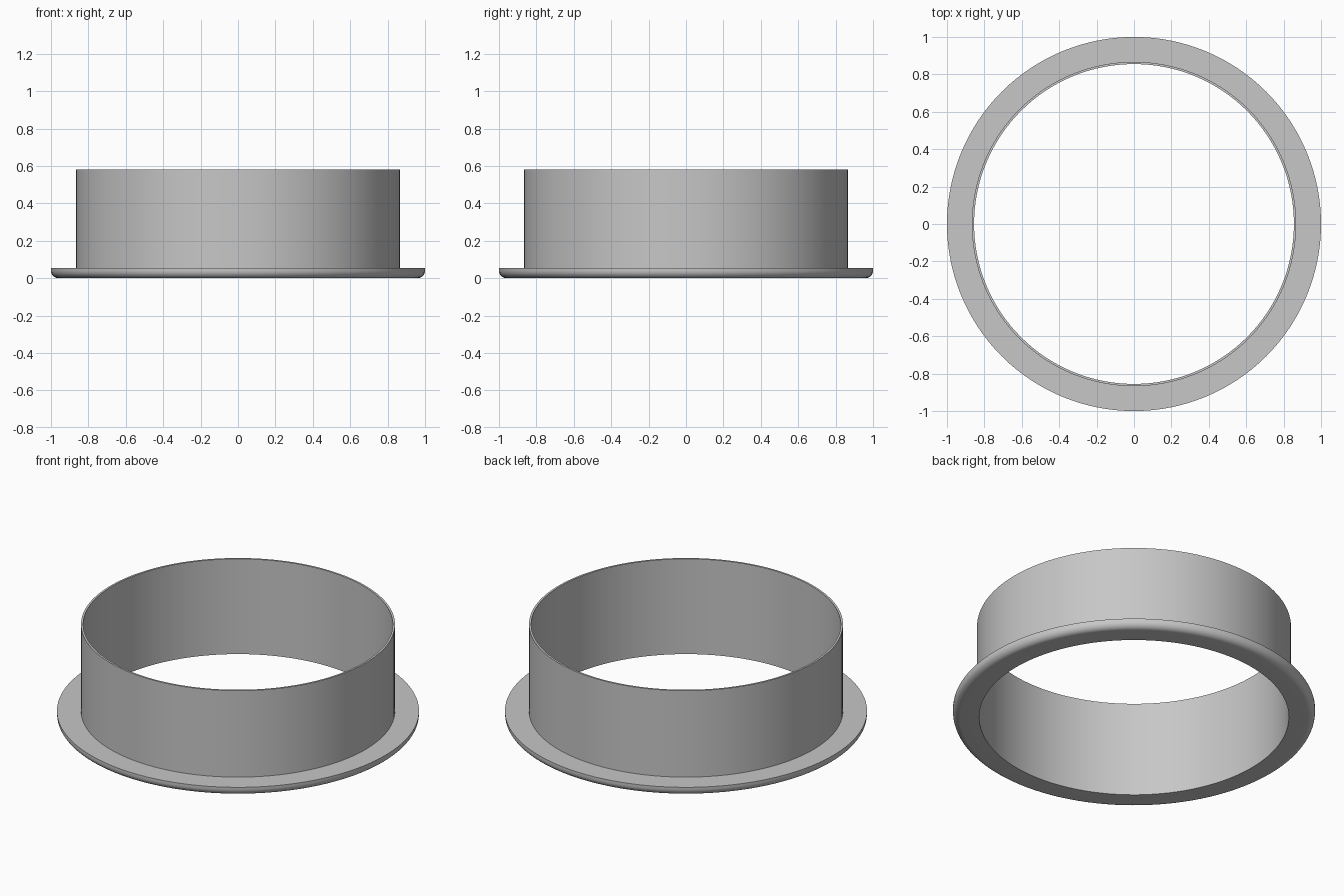
import bpy
import bmesh
from math import cos, sin, pi, radians

cube = bpy.data.objects.get("Cube")
if cube:
    bpy.data.objects.remove(cube, do_unlink=True)

SEGMENTS = 128
INNER, TUBE, RIM = 0.855, 0.867, 1.0
FLANGE_TOP, HEIGHT, FILLET = 0.053, 0.58, 0.04

# Plain grey material
grey = bpy.data.materials.new("light grey")
grey.use_nodes = True
colour = (0.57, 0.57, 0.57, 1)
grey.diffuse_color = colour
grey.node_tree.nodes["Principled BSDF"].inputs["Base Color"].default_value = colour


def lathe(name, profile):
    """Revolve a closed (radius, height) profile around z."""
    bm = bmesh.new()
    rings = []
    for i in range(SEGMENTS):
        a = 2 * pi * i / SEGMENTS
        rings.append([bm.verts.new((r * cos(a), r * sin(a), z)) for r, z in profile])
    n = len(profile)
    for i, ring in enumerate(rings):
        following = rings[(i + 1) % SEGMENTS]
        for j in range(n):
            k = (j + 1) % n
            bm.faces.new((ring[j], following[j], following[k], ring[k]))
    bmesh.ops.recalc_face_normals(bm, faces=bm.faces)
    mesh = bpy.data.meshes.new(name)
    bm.to_mesh(mesh)
    bm.free()
    mesh.materials.append(grey)
    obj = bpy.data.objects.new(name, mesh)
    bpy.context.collection.objects.link(obj)
    return obj


# Rounded lower edge of the flange
fillet = [(RIM - FILLET + FILLET * sin(t), FILLET - FILLET * cos(t))
          for t in (radians(90 * i / 8) for i in range(9))]

# Thin tube and flange as one continuous collar
collar = lathe("flanged_collar", [(INNER, 0)] + fillet + [
    (RIM, FLANGE_TOP), (TUBE, FLANGE_TOP), (TUBE, HEIGHT), (INNER, HEIGHT)])

bpy.ops.object.select_all(action="DESELECT")
collar.select_set(True)
bpy.context.view_layer.objects.active = collar
bpy.ops.object.shade_smooth_by_angle(angle=radians(30))
